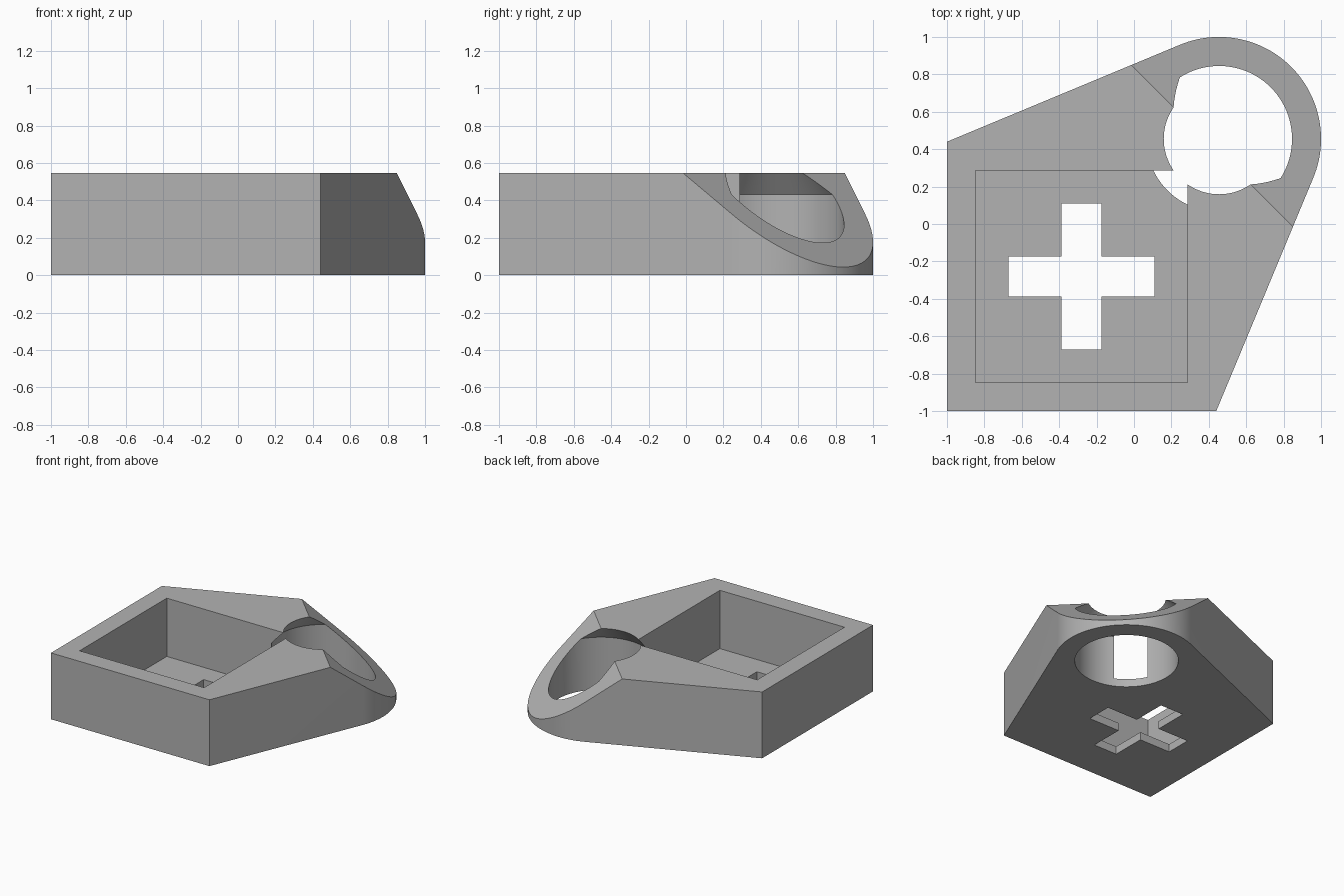
import bpy, bmesh, math
from mathutils import Vector

if "Cube" in bpy.data.objects:
    bpy.data.objects.remove(bpy.data.objects["Cube"])

HEIGHT = 0.545
RING = 0.455          # ring centre on x and y
RING_R = 0.545        # outer ring radius
POCKET = -0.281       # pocket centre on x and y

grey = bpy.data.materials.new("plain_grey")
grey.diffuse_color = (0.45, 0.45, 0.45, 1)
grey.use_nodes = True
grey.node_tree.nodes["Principled BSDF"].inputs["Base Color"].default_value = grey.diffuse_color


def make_object(name, bm):
    bmesh.ops.recalc_face_normals(bm, faces=bm.faces)
    mesh = bpy.data.meshes.new(name)
    bm.to_mesh(mesh)
    bm.free()
    mesh.materials.append(grey)
    obj = bpy.data.objects.new(name, mesh)
    bpy.context.collection.objects.link(obj)
    return obj


def prism(name, base, offset):
    """Closed solid from a planar outline extruded along offset."""
    bm = bmesh.new()
    face = bm.faces.new([bm.verts.new(p) for p in base])
    ext = bmesh.ops.extrude_face_region(bm, geom=[face])
    bmesh.ops.translate(bm, vec=offset,
                        verts=[g for g in ext["geom"] if isinstance(g, bmesh.types.BMVert)])
    return make_object(name, bm)


def lathe(name, profile, centre, n=96):
    """Closed solid of stacked circles given as (radius, z)."""
    bm = bmesh.new()
    rings = [[bm.verts.new((centre + r * math.cos(2 * math.pi * i / n),
                            centre + r * math.sin(2 * math.pi * i / n), z))
              for i in range(n)] for r, z in profile]
    for a, b in zip(rings, rings[1:]):
        for i in range(n):
            j = (i + 1) % n
            bm.faces.new((a[i], a[j], b[j], b[i]))
    bm.faces.new(rings[0])
    bm.faces.new(rings[-1])
    return make_object(name, bm)


def cut(body, cutter):
    mod = body.modifiers.new(cutter.name, 'BOOLEAN')
    mod.operation = 'DIFFERENCE'
    mod.solver = 'EXACT'
    mod.object = cutter
    bpy.context.view_layer.objects.active = body
    bpy.ops.object.modifier_apply(modifier=mod.name)
    bpy.data.objects.remove(cutter)


# Body: square corner whose two long sides run tangent into a round nose
side = Vector((-1 - RING, 0.44 - RING))
start = math.atan2(side.y, side.x) % (2 * math.pi) - math.acos(RING_R / side.length)
end = math.pi / 2 - start
outline = [(-1, 0.44, 0), (-1, -1, 0), (0.44, -1, 0)]
STEPS = 56
for i in range(STEPS + 1):
    a = end + (start - end) * i / STEPS
    outline.append((RING + RING_R * math.cos(a), RING + RING_R * math.sin(a), 0))
body = prism("holder_body", outline, (0, 0, HEIGHT))

# Square pocket
h = 0.566
pocket = prism("pocket_cutter",
               [(POCKET + sx * h, POCKET + sy * h, 0.066)
                for sx, sy in ((-1, -1), (1, -1), (1, 1), (-1, 1))], (0, 0, 1))
cut(body, pocket)

# Cross opening through the pocket floor
L, S = 0.39, 0.107
corner = [(L, -S), (L, S), (S, S)]
cross = []
for k in range(4):
    for x, y in corner:
        for _ in range(k):
            x, y = -y, x
        cross.append((POCKET + x, POCKET + y, -0.2))
cut(body, prism("cross_cutter", cross, (0, 0, 0.5)))

# Round hole, straight below and narrowing towards the top
taper = (0.39 - 0.296) / (HEIGHT - 0.43)
cut(body, lathe("ring_hole_cutter",
                [(0.39, -0.2), (0.39, 0.43), (0.39 - taper * 0.2, 0.63)], RING))

# Slanted cut across the nose
u0, slope, r2 = 0.835 / math.sqrt(2), math.tan(math.radians(40)), math.sqrt(0.5)
wedge = []
for u, z in ((u0 - 0.3, HEIGHT + 0.3 * slope), (u0 + 1, HEIGHT - slope), (u0 + 1, 1.2)):
    wedge.append(((u - 1.5) * r2, (u + 1.5) * r2, z))
cut(body, prism("slant_cutter", wedge, (3 * r2, -3 * r2, 0)))

# Smooth curved walls, keep the edges crisp
bpy.ops.object.select_all(action='DESELECT')
body.select_set(True)
bpy.context.view_layer.objects.active = body
bpy.ops.object.shade_smooth_by_angle(angle=math.radians(25))
